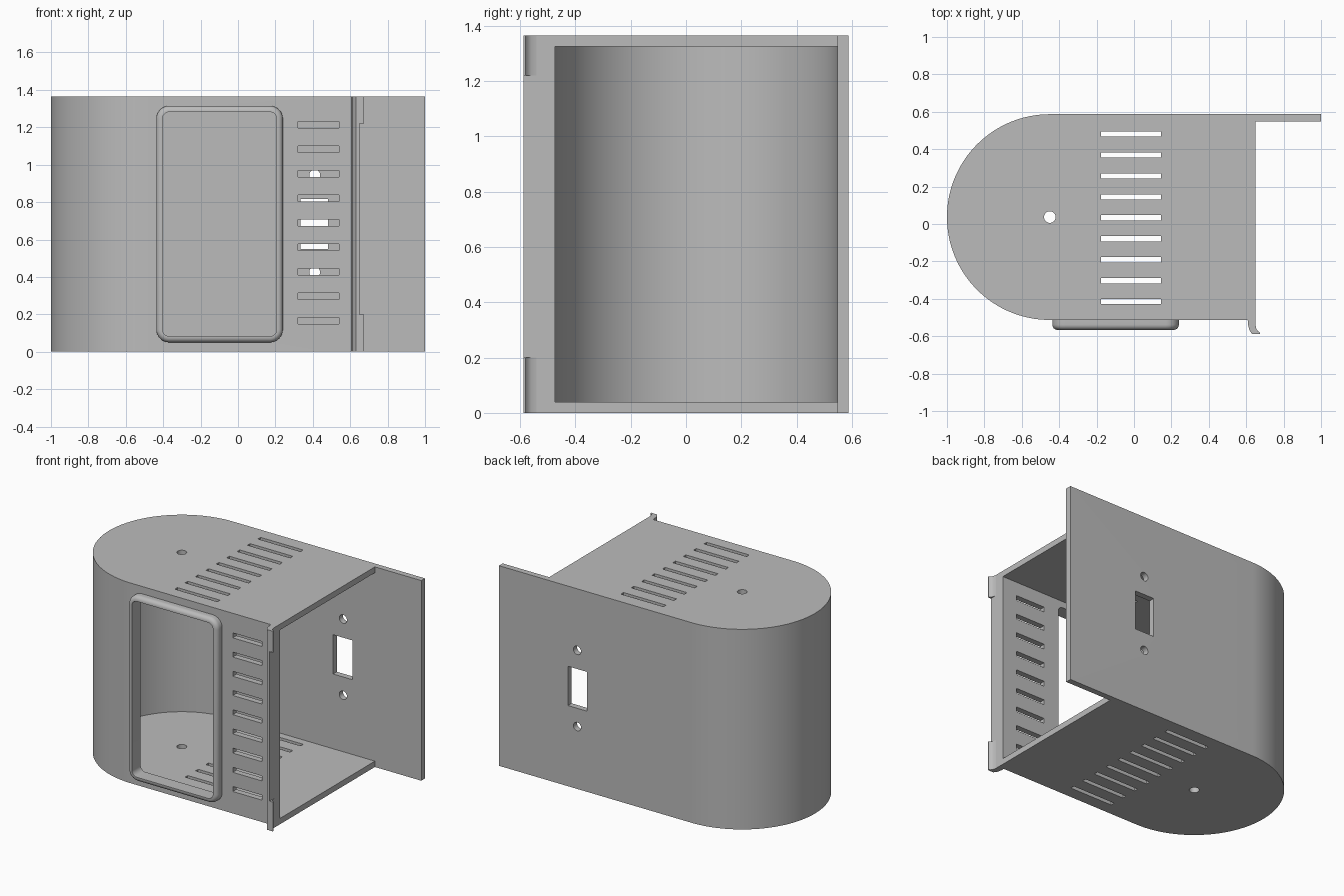
import bpy, bmesh
from math import sin, cos, pi

cube = bpy.data.objects.get("Cube")
if cube:
    bpy.data.objects.remove(cube, do_unlink=True)

H, T = 1.365, 0.04            # height, wall thickness
CX, CY, R = -0.45, 0.037, 0.55  # rounded end
BACK, FRONT, OPEN = CY + R, CY - R, 0.65

grey = bpy.data.materials.new("plain grey")
grey.use_nodes = True
grey.diffuse_color = (0.5, 0.5, 0.5, 1)
grey.node_tree.nodes["Principled BSDF"].inputs["Base Color"].default_value = (0.5, 0.5, 0.5, 1)


def arc(cx, cy, r, a, b, n):
    return [(cx + r * cos(a + (b - a) * i / n), cy + r * sin(a + (b - a) * i / n))
            for i in range(n + 1)]


def rect(x0, x1, y0, y1):
    return [(x0, y0), (x1, y0), (x1, y1), (x0, y1)]


def rounded(x0, x1, z0, z1, r, n=8):
    corners = [(x1 - r, z1 - r), (x0 + r, z1 - r), (x0 + r, z0 + r), (x1 - r, z0 + r)]
    return [p for i, (x, z) in enumerate(corners)
            for p in arc(x, z, r, i * pi / 2, (i + 1) * pi / 2, n)]


def prism(bm, pts, lo, hi, axis="z"):
    def place(p, h):
        return (p[0], p[1], h) if axis == "z" else (p[0], h, p[1])
    a = [bm.verts.new(place(p, lo)) for p in pts]
    b = [bm.verts.new(place(p, hi)) for p in pts]
    bm.faces.new(a)
    bm.faces.new(b[::-1])
    for i in range(len(pts)):
        j = (i + 1) % len(pts)
        bm.faces.new((a[i], b[i], b[j], a[j]))


def finish(bm, name):
    bmesh.ops.recalc_face_normals(bm, faces=bm.faces[:])
    mesh = bpy.data.meshes.new(name)
    bm.to_mesh(mesh)
    bm.free()
    mesh.materials.append(grey)
    ob = bpy.data.objects.new(name, mesh)
    bpy.context.collection.objects.link(ob)
    return ob


def make(name, *prisms):
    bm = bmesh.new()
    for p in prisms:
        prism(bm, *p)
    return finish(bm, name)


def activate(ob):
    bpy.ops.object.select_all(action="DESELECT")
    ob.select_set(True)
    bpy.context.view_layer.objects.active = ob


def cut(ob, *prisms):
    cutter = make("cutter", *prisms)
    cutter.hide_render = True
    mod = ob.modifiers.new("cut", "BOOLEAN")
    mod.operation, mod.solver, mod.object = "DIFFERENCE", "EXACT", cutter
    activate(ob)
    bpy.ops.object.modifier_apply(modifier=mod.name)
    bpy.data.objects.remove(cutter, do_unlink=True)


# Wrapped wall: front panel, round end, long back panel
outer = arc(CX, CY, R, 1.5 * pi, 0.5 * pi, 64)
inner = arc(CX, CY, R - T, 1.5 * pi, 0.5 * pi, 64)
wall = make("wrapped_wall", (
    [(OPEN, FRONT)] + outer + [(1, BACK), (1, BACK - T)] + inner[::-1] + [(OPEN, FRONT + T)],
    0, H))

# Window, front vents, and switch opening with two screw holes
WX0, WX1, WZ0, WZ1 = -0.437, 0.24, 0.05, 1.315
RIM, RAD = 0.033, 0.07
window = rounded(WX0 + RIM, WX1 - RIM, WZ0 + RIM, WZ1 - RIM, RAD - RIM)
front_cuts = [(window, -0.7, -0.3, "y")]
for i in range(9):
    z = H / 2 + 0.008 + (i - 4) * 0.131
    front_cuts.append((rect(0.32, 0.54, z - 0.017, z + 0.017), -0.7, -0.3, "y"))
back_cuts = [(rect(0.335, 0.48, 0.55, 0.818), 0.4, 0.7, "y")]
for z in (0.425, 0.945):
    back_cuts.append((arc(0.41, z, 0.029, 0, 2 * pi, 24)[:-1], 0.4, 0.7, "y"))
cut(wall, *front_cuts, *back_cuts)

# Floor and roof with vents and a round hole
parts = [wall]
for name, lo, hi in (("floor", 0, T), ("roof", H - T, H)):
    plate = make(name, ([(OPEN, FRONT + T)] + inner + [(OPEN, BACK - T)], lo, hi))
    cuts = [(arc(CX, CY, 0.031, 0, 2 * pi, 32)[:-1], lo - 0.1, hi + 0.1)]
    for i in range(9):
        y = CY - 0.004 + (i - 4) * 0.112
        cuts.append((rect(-0.177, 0.145, y - 0.014, y + 0.014), lo - 0.1, hi + 0.1))
    cut(plate, *cuts)
    parts.append(plate)

# Window frame: rounded ring lofted through (inset, height) sections
DEPTH, FIL = 0.053, 0.028
section = [(0, 0)]
section += [(FIL - x, DEPTH - FIL + y) for x, y in arc(0, 0, FIL, 0, pi / 2, 6)]
section += [(RIM, DEPTH), (RIM, 0)]
bm = bmesh.new()
loops = []
for inset, h in section:
    pts = rounded(WX0 + inset, WX1 - inset, WZ0 + inset, WZ1 - inset, RAD - inset)
    loops.append([bm.verts.new((x, FRONT - h, z)) for x, z in pts])
for k, a in enumerate(loops):
    b = loops[(k + 1) % len(loops)]
    for i in range(len(a)):
        j = (i + 1) % len(a)
        bm.faces.new((a[i], a[j], b[j], b[i]))
parts.append(finish(bm, "window_frame"))

# Latch lip along the open edge, with a hook at each end
LIP = -BACK
lip = [(0.608, FRONT), (0.61, -0.54), (0.616, -0.565), (0.63, LIP), (OPEN, LIP), (OPEN, FRONT)]
hook = [(OPEN, -0.54), (0.654, -0.56), (0.662, -0.572), (0.674, -0.58), (0.674, LIP), (OPEN, LIP)]
parts.append(make("latch_lip", (lip, 0, H)))
parts.append(make("latch_hooks", (hook, 0, 0.2), (hook, H - 0.145, H)))

for ob in parts:
    activate(ob)
    bpy.ops.object.shade_smooth_by_angle(angle=pi / 6)
